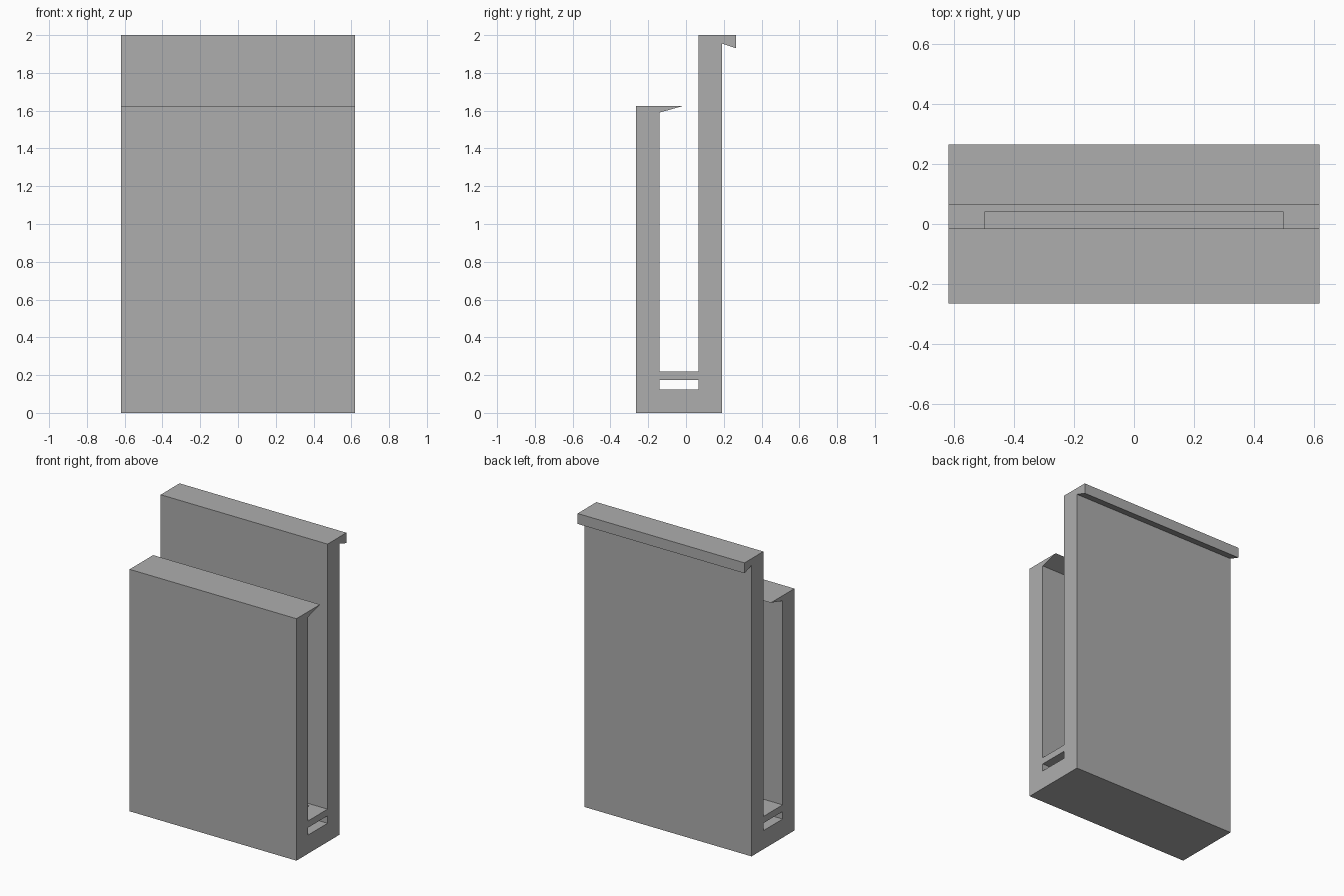
import bpy
import bmesh

HALF_WIDTH = 0.62

cube = bpy.data.objects.get("Cube")
if cube:
    bpy.data.objects.remove(cube, do_unlink=True)

grey = bpy.data.materials.new("plain grey")
grey.use_nodes = True
colour = (0.42, 0.42, 0.42, 1.0)
grey.diffuse_color = colour
grey.node_tree.nodes["Principled BSDF"].inputs["Base Color"].default_value = colour


def extrude_profile(name, profile, half_width):
    """Extrude a (y, z) outline along x, centred on x = 0."""
    bm = bmesh.new()
    face = bm.faces.new([bm.verts.new((-half_width, y, z)) for y, z in profile])
    result = bmesh.ops.extrude_face_region(bm, geom=[face])
    moved = [v for v in result["geom"] if isinstance(v, bmesh.types.BMVert)]
    bmesh.ops.translate(bm, verts=moved, vec=(2 * half_width, 0, 0))
    bmesh.ops.recalc_face_normals(bm, faces=bm.faces)
    mesh = bpy.data.meshes.new(name)
    bm.to_mesh(mesh)
    bm.free()
    mesh.materials.append(grey)
    obj = bpy.data.objects.new(name, mesh)
    bpy.context.collection.objects.link(obj)
    return obj


def cut(target, name, y0, y1, z0, z1, half_width):
    """Cut a box out of the target, then discard the cutter."""
    box = [(y0, z0), (y1, z0), (y1, z1), (y0, z1)]
    cutter = extrude_profile(name, box, half_width)
    cutter.hide_render = True
    mod = target.modifiers.new(name, "BOOLEAN")
    mod.operation = "DIFFERENCE"
    mod.solver = "EXACT"
    mod.object = cutter
    bpy.context.view_layer.objects.active = target
    bpy.ops.object.modifier_apply(modifier=mod.name)
    bpy.data.objects.remove(cutter, do_unlink=True)


# Clip body: low front wall with a pointed lip, tall back wall with a hook
holder = extrude_profile("clip_holder", [
    (-0.265, 0), (0.19, 0),
    (0.19, 1.955), (0.265, 1.93), (0.265, 2), (0.065, 2),
    (0.065, 0.22), (-0.14, 0.22),
    (-0.14, 1.59), (-0.015, 1.625), (-0.265, 1.625),
], HALF_WIDTH)

# Tunnel under the shelf, open at both ends
cut(holder, "tunnel_cutter", -0.14, 0.065, 0.125, 0.175, HALF_WIDTH + 0.1)

# Slot through the shelf into the tunnel
cut(holder, "slot_cutter", -0.115, 0.04, 0.15, 0.3, 0.5)
